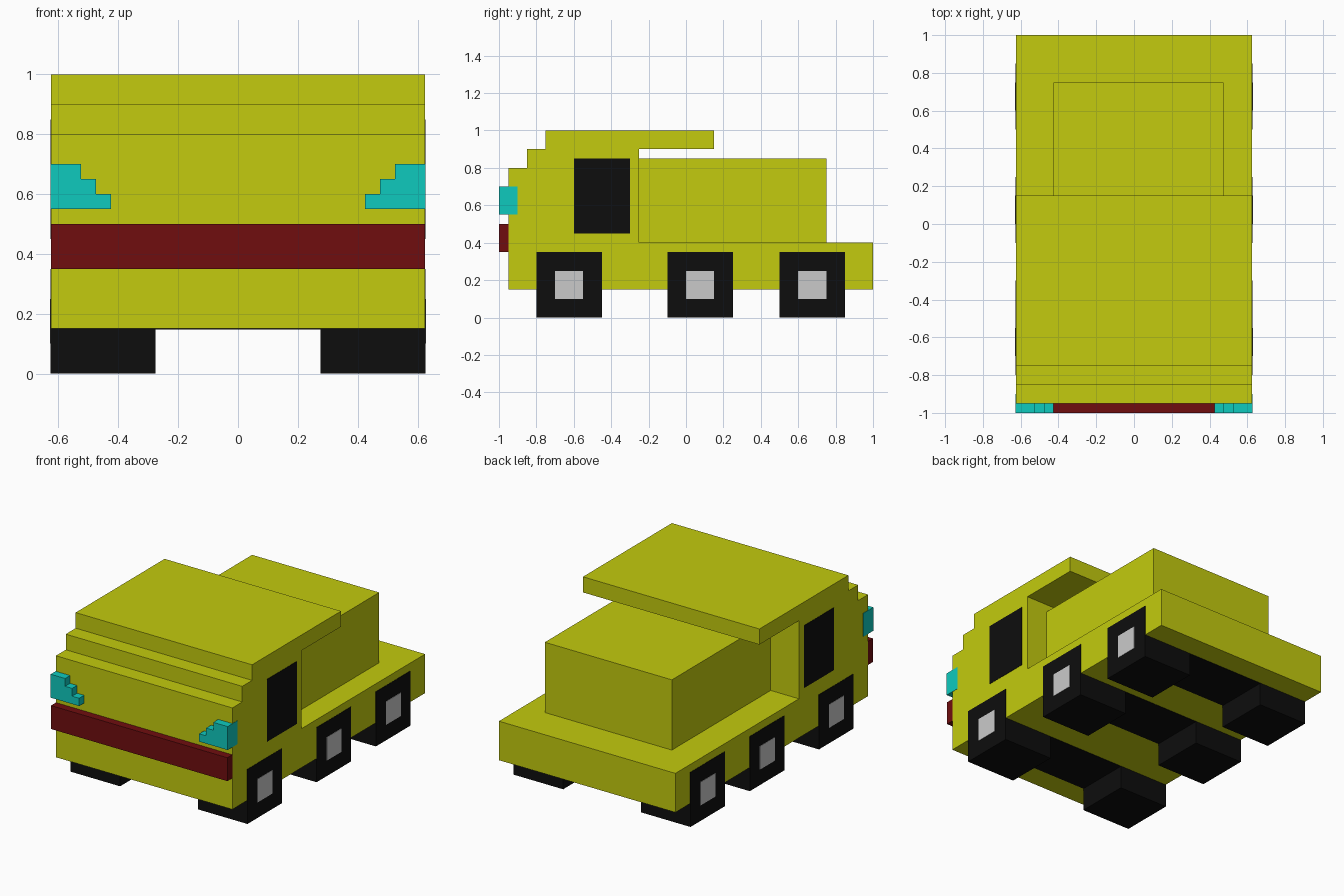
import bpy, bmesh

if "Cube" in bpy.data.objects:
    bpy.data.objects.remove(bpy.data.objects["Cube"])


def material(name, r, g, b):
    lin = [((c / 255 + 0.055) / 1.055) ** 2.4 if c > 10 else c / 255 / 12.92 for c in (r, g, b)]
    m = bpy.data.materials.new(name)
    m.diffuse_color = (*lin, 1)
    m.use_nodes = True
    m.node_tree.nodes["Principled BSDF"].inputs["Base Color"].default_value = m.diffuse_color
    return m


YELLOW = material("yellow paint", 195, 203, 14)
RED = material("dark red", 112, 13, 15)
TEAL = material("teal lamp", 15, 202, 190)
BLACK = material("black rubber", 13, 13, 13)
GREY = material("light grey", 202, 202, 202)

W = 0.625    # half width of the truck
E = 0.002    # tiny lift that keeps flush parts visible


def finish(name, bm, mat):
    bmesh.ops.recalc_face_normals(bm, faces=bm.faces)
    mesh = bpy.data.meshes.new(name)
    bm.to_mesh(mesh)
    bm.free()
    mesh.materials.append(mat)
    ob = bpy.data.objects.new(name, mesh)
    bpy.context.collection.objects.link(ob)
    return ob


def prism(name, points, axis, lo, hi, mat):
    """Extrude a 2D profile along x (points are y, z) or y (points are x, z)."""
    bm = bmesh.new()
    place = (lambda p: (lo, *p)) if axis == "x" else (lambda p: (p[0], lo, p[1]))
    face = bm.faces.new([bm.verts.new(place(p)) for p in points])
    new = bmesh.ops.extrude_face_region(bm, geom=[face])["geom"]
    step = (hi - lo, 0, 0) if axis == "x" else (0, hi - lo, 0)
    bmesh.ops.translate(bm, vec=step, verts=[v for v in new if isinstance(v, bmesh.types.BMVert)])
    return finish(name, bm, mat)


def box(name, x, y, z, mat):
    x = sorted(x)
    return prism(name, [(y[0], z[0]), (y[1], z[0]), (y[1], z[1]), (y[0], z[1])], "x", x[0], x[1], mat)


# Cab, overhanging roof and flat bed as one side profile
prism("cab_and_bed", [(-0.95, 0.15), (1.0, 0.15), (1.0, 0.4), (-0.25, 0.4), (-0.25, 0.9),
                      (0.15, 0.9), (0.15, 1.0), (-0.75, 1.0), (-0.75, 0.9), (-0.85, 0.9),
                      (-0.85, 0.8), (-0.95, 0.8)], "x", -W, W, YELLOW)

# Cargo box, slightly off centre
box("cargo_box", (-0.425, 0.475), (-0.25, 0.75), (0.4, 0.85), YELLOW)

# Front bumper
box("bumper", (-W, W), (-1.0, -0.95), (0.35, 0.5), RED)

# Axles flush with the underside
for i, y in enumerate((-0.625, 0.075, 0.675)):
    box(f"axle_{i + 1}", (-0.3, 0.3), (y - 0.175, y + 0.175), (0.15 - E, 0.2), BLACK)

for side, s in (("right", 1), ("left", -1)):
    # Wheels with square hubs
    for i, y in enumerate((-0.625, 0.075, 0.675)):
        box(f"{side}_wheel_{i + 1}", (s * 0.275, s * (W + E)), (y - 0.175, y + 0.175), (0, 0.35), BLACK)
        box(f"{side}_hub_{i + 1}", (s * W, s * (W + 2 * E)), (y - 0.075, y + 0.075), (0.1, 0.25), GREY)
    # Side window plate
    box(f"{side}_window", (s * (W - E), s * (W + E)), (-0.6, -0.3), (0.45, 0.85), BLACK)
    # Stepped headlamp that wraps round the corner
    o = s * (W + E)
    prism(f"{side}_headlamp", [(o, 0.55), (s * 0.425, 0.55), (s * 0.425, 0.6), (s * 0.475, 0.6),
                               (s * 0.475, 0.65), (s * 0.525, 0.65), (s * 0.525, 0.7), (o, 0.7)],
          "y", -1.0, -0.9, TEAL)
